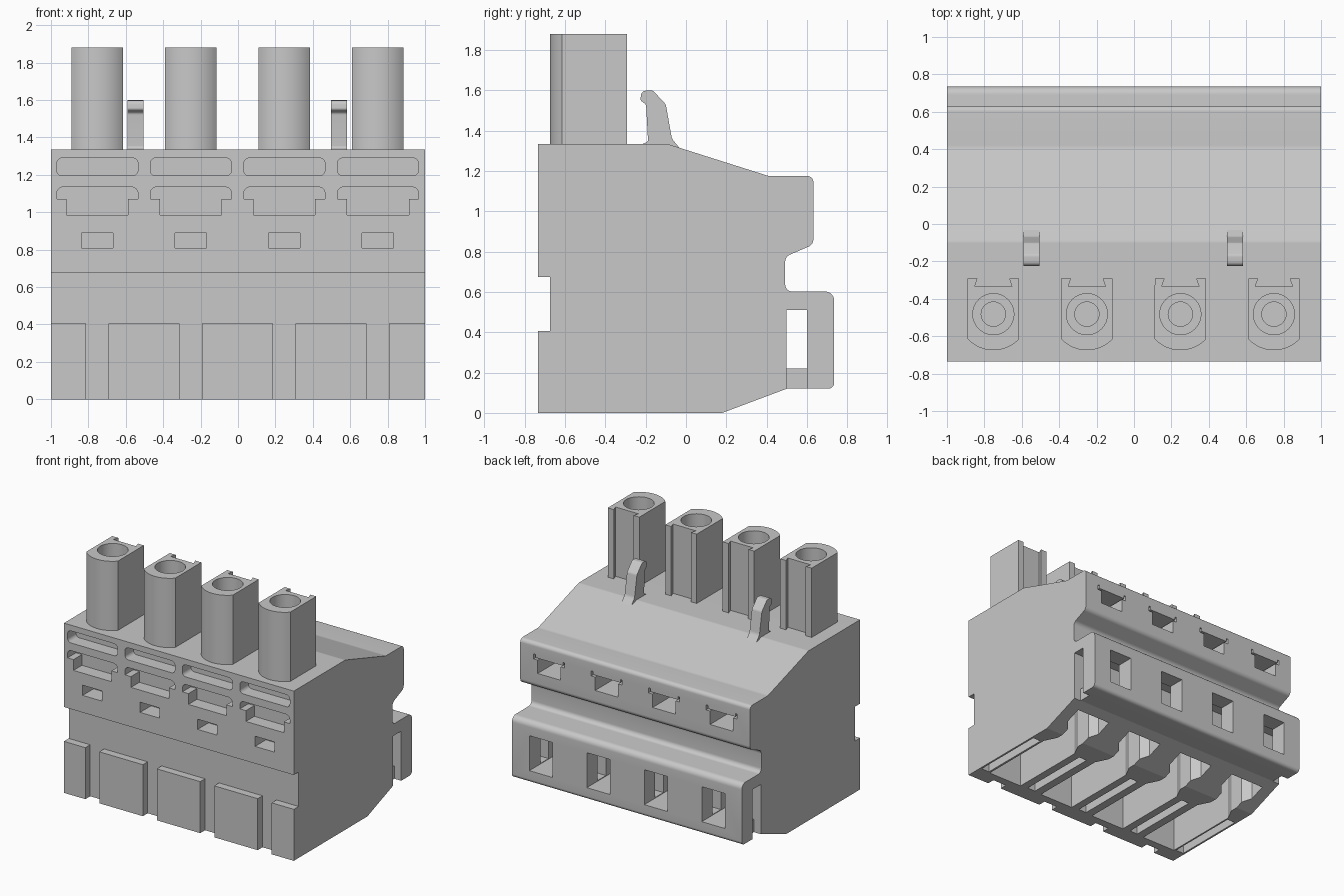
import bpy, bmesh, math
from mathutils import Vector

old = bpy.data.objects.get("Cube")
if old:
    bpy.data.objects.remove(old, do_unlink=True)

grey = bpy.data.materials.new("connector_grey")
grey.use_nodes = True
colour = (0.58, 0.58, 0.58, 1)
grey.diffuse_color = colour
grey.node_tree.nodes["Principled BSDF"].inputs["Base Color"].default_value = colour

CENTRES = [-0.752, -0.252, 0.248, 0.748]
PLACE = {"x": lambda u, v, w: (w, u, v),
         "y": lambda u, v, w: (u, w, v),
         "z": lambda u, v, w: (u, v, w)}


def rounded(points, steps=8):
    """Outline with corners (u, v, optional radius) turned into arcs."""
    out = []
    for i, p in enumerate(points):
        c = Vector(p[:2])
        if len(p) < 3:
            out.append(c)
            continue
        a = (Vector(points[i - 1][:2]) - c).normalized()
        b = (Vector(points[(i + 1) % len(points)][:2]) - c).normalized()
        half = math.acos(a.dot(b)) / 2
        mid = c + (a + b).normalized() * p[2] / math.sin(half)
        first = c + a * p[2] / math.tan(half) - mid
        begin = math.atan2(first.y, first.x)
        sweep = math.copysign(math.pi - 2 * half, b.x * a.y - b.y * a.x)
        for k in range(steps + 1):
            t = begin + sweep * k / steps
            out.append(mid + p[2] * Vector((math.cos(t), math.sin(t))))
    return out


def rect(u0, u1, v0, v1, r=None):
    corners = [(u0, v0), (u1, v0), (u1, v1), (u0, v1)]
    return rounded([c + (r,) for c in corners]) if r else corners


def circle(u, v, r, n=32):
    return [(u + r * math.cos(2 * math.pi * k / n),
             v + r * math.sin(2 * math.pi * k / n)) for k in range(n)]


def shift(points, du):
    return [(p[0] + du, p[1]) for p in points]


def prisms(name, axis, outlines, start, end):
    """One object made of outlines extruded along an axis."""
    bm = bmesh.new()
    for outline in outlines:
        low = [bm.verts.new(PLACE[axis](p[0], p[1], start)) for p in outline]
        high = [bm.verts.new(PLACE[axis](p[0], p[1], end)) for p in outline]
        bm.faces.new(low)
        bm.faces.new(high[::-1])
        for i in range(len(low)):
            j = (i + 1) % len(low)
            bm.faces.new((low[j], low[i], high[i], high[j]))
    bmesh.ops.recalc_face_normals(bm, faces=bm.faces)
    mesh = bpy.data.meshes.new(name)
    bm.to_mesh(mesh)
    bm.free()
    mesh.materials.append(grey)
    obj = bpy.data.objects.new(name, mesh)
    bpy.context.collection.objects.link(obj)
    return obj


def activate(obj):
    bpy.ops.object.select_all(action="DESELECT")
    obj.select_set(True)
    bpy.context.view_layer.objects.active = obj


def cut(target, axis, outlines, start, end):
    cutter = prisms("cutter", axis, outlines, start, end)
    cutter.hide_render = True
    mod = target.modifiers.new("cut", "BOOLEAN")
    mod.operation = "DIFFERENCE"
    mod.solver = "EXACT"
    mod.object = cutter
    activate(target)
    bpy.ops.object.modifier_apply(modifier=mod.name)
    bpy.data.objects.remove(cutter, do_unlink=True)


def each(outline):
    return [shift(outline, c) for c in CENTRES]


# Housing: side profile extruded across the width
housing = prisms("housing", "x", [rounded([
    (-0.735, 0), (0.18, 0), (0.5, 0.12), (0.735, 0.12, 0.03),
    (0.735, 0.602, 0.045), (0.492, 0.602, 0.035), (0.492, 0.775, 0.04),
    (0.632, 0.835, 0.04), (0.632, 1.175, 0.03), (0.41, 1.175, 0.08),
    (-0.095, 1.335, 0.05), (-0.735, 1.335), (-0.735, 0.675),
    (-0.675, 0.675), (-0.675, 0.405), (-0.735, 0.405)])], -1, 1)

# Front: grooves between the lower pads, label slots, stepped slots, windows
cut(housing, "y", each(rect(-0.062, 0.06, -0.1, 0.405)), -0.8, -0.675)
cut(housing, "y", each(rect(-0.217, 0.217, 1.195, 1.29, 0.03)), -0.8, -0.63)
stepped = rounded([(-0.165, 0.985), (0.165, 0.985), (0.165, 1.07),
                   (0.217, 1.07), (0.217, 1.135, 0.035),
                   (-0.217, 1.135, 0.035), (-0.217, 1.07), (-0.165, 1.07)])
cut(housing, "y", each(stepped), -0.8, -0.63)
cut(housing, "y", each(rect(-0.085, 0.083, 0.81, 0.89)), -0.8, -0.6)

# Underside: wire chambers and the narrow slits between them
chamber = [(-0.15, -0.61), (0.15, -0.61), (0.15, 0.02), (0.1, 0.12),
           (0.1, 0.24), (0.15, 0.3), (0.15, 0.42), (-0.15, 0.42),
           (-0.15, 0.3), (-0.1, 0.24), (-0.1, 0.12), (-0.15, 0.02)]
cut(housing, "z", each(chamber), -0.1, 0.55)
slits = [rect(x - 0.035, x + 0.035, -0.6, 0.0) for x in (-0.95, -0.5, 0, 0.5, 0.95)]
cut(housing, "z", slits, -0.1, 0.3)

# Rear lip: gap behind it, open at the ends, and square windows through it
cut(housing, "x", [rect(0.498, 0.6, 0.22, 0.51)], -1.1, 1.1)
for end in (-1, 1):
    cut(housing, "x", [rect(0.498, 0.6, 0.05, 0.3)], end * 1.1, end * 0.94)
cut(housing, "y", each(rect(-0.1, 0.1, 0.215, 0.49)), 0.3, 0.8)

# Upper rear windows with side ears
eared = [(-0.1, 0.94), (0.1, 0.94), (0.1, 1.045), (0.135, 1.045),
         (0.135, 1.085), (0.12, 1.085), (0.12, 1.06), (-0.12, 1.06),
         (-0.12, 1.085), (-0.135, 1.085), (-0.135, 1.045), (-0.1, 1.045)]
cut(housing, "y", each(eared), 0.35, 0.8)

# Screw shafts continue down into the housing
shaft = circle(0, -0.482, 0.11)
bore = circle(0, -0.482, 0.065)
cut(housing, "z", each(shaft), 0.95, 1.5)
cut(housing, "z", each(bore), 0.75, 1.0)

# Towers: rounded front, dovetail notch behind
arc = [(0.1875 * math.sin(a), -0.4875 - 0.1875 * math.cos(a))
       for a in (math.radians(47.2) * (k / 8 - 1) for k in range(17))]
tower = arc + [(0.137, -0.292), (0.085, -0.292), (0.1, -0.335),
               (-0.1, -0.335), (-0.085, -0.292), (-0.137, -0.292)]
parts = [housing]
for number, centre in enumerate(CENTRES, 1):
    obj = prisms(f"tower_{number}", "z", [shift(tower, centre)], 1.335, 1.88)
    cut(obj, "z", [shift(shaft, centre)], 1.2, 2)
    parts.append(obj)

# Latch hooks
hook = rounded([(-0.225, 1.33), (-0.188, 1.345, 0.015), (-0.198, 1.53, 0.02),
                (-0.226, 1.55, 0.015), (-0.222, 1.597, 0.025),
                (-0.165, 1.6, 0.025), (-0.1, 1.53, 0.03),
                (-0.07, 1.36, 0.05), (-0.02, 1.3)])
for side, x in (("right", -0.59), ("left", 0.497)):
    parts.append(prisms(f"{side}_hook", "x", [hook], x, x + 0.086))

for obj in parts:
    activate(obj)
    bpy.ops.object.shade_smooth_by_angle(angle=math.radians(15))
